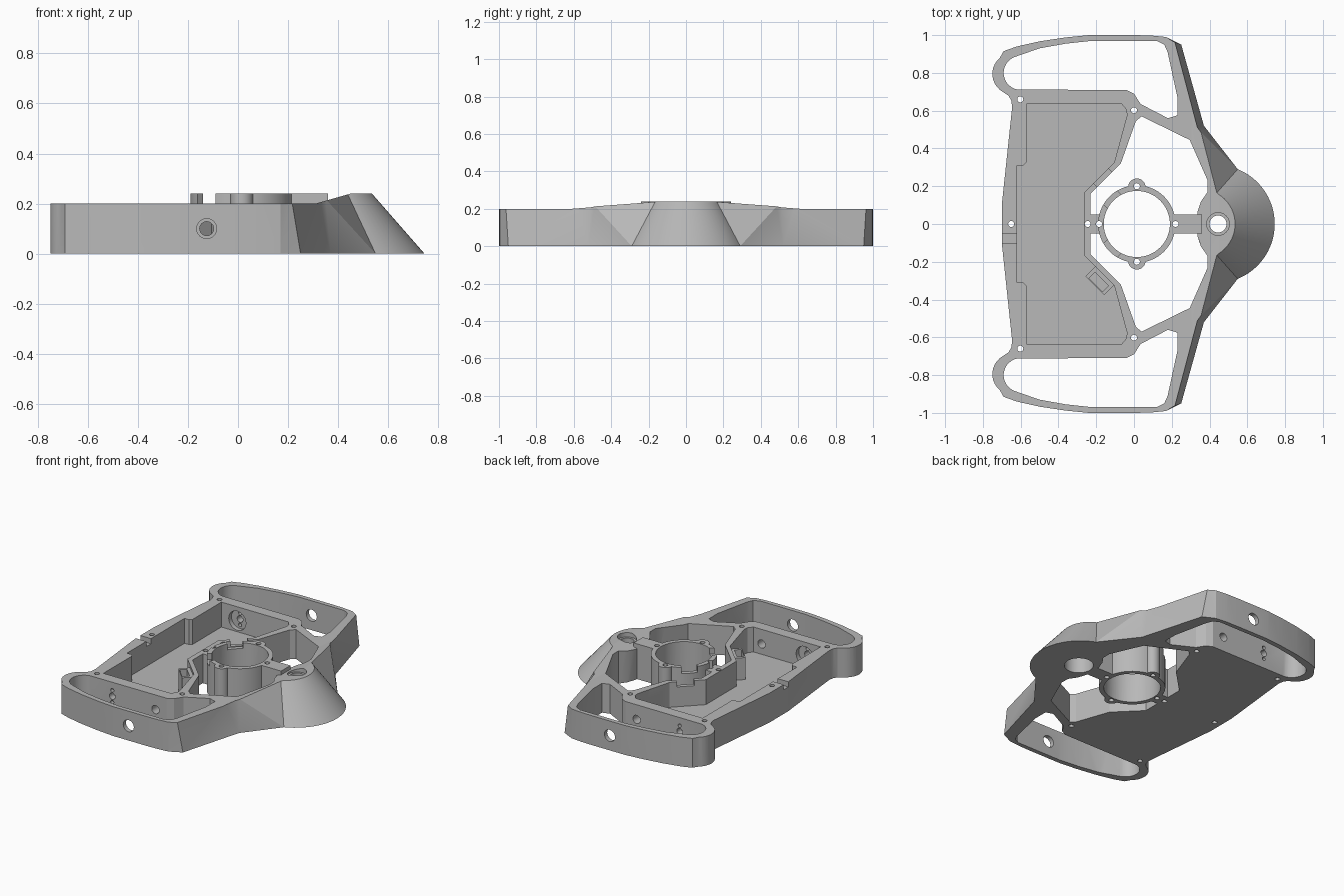
import bpy, bmesh, math
from mathutils import Matrix

if "Cube" in bpy.data.objects:
    bpy.data.objects.remove(bpy.data.objects["Cube"])

grey = bpy.data.materials.new("light grey")
grey.diffuse_color = (0.48, 0.48, 0.48, 1)
grey.use_nodes = True
grey.node_tree.nodes["Principled BSDF"].inputs["Base Color"].default_value = grey.diffuse_color


def arc(cx, cy, r, a0, a1, n):
    return [(cx + r * math.cos(math.radians(a0 + (a1 - a0) * i / n)),
             cy + r * math.sin(math.radians(a0 + (a1 - a0) * i / n))) for i in range(n + 1)]


def mirror_y(half):
    """Close an upper half outline by reflecting it in y."""
    return half + [(x, -y) for x, y in reversed(half) if abs(y) > 1e-6]


def loft(name, low, high, z0, z1):
    """Solid between two matching outlines."""
    bm = bmesh.new()
    a = [bm.verts.new((x, y, z0)) for x, y in low]
    b = [bm.verts.new((x, y, z1)) for x, y in high]
    bm.faces.new(a)
    bm.faces.new(b)
    for i in range(len(a)):
        j = (i + 1) % len(a)
        bm.faces.new((a[i], a[j], b[j], b[i]))
    bmesh.ops.recalc_face_normals(bm, faces=bm.faces)
    bmesh.ops.triangulate(bm, faces=bm.faces)
    me = bpy.data.meshes.new(name)
    bm.to_mesh(me)
    bm.free()
    ob = bpy.data.objects.new(name, me)
    bpy.context.collection.objects.link(ob)
    me.materials.append(grey)
    return ob


def prism(name, pts, z0, z1):
    return loft(name, pts, pts, z0, z1)


def block(name, x, y, sx, sy, z0, z1, turn=0):
    c, s = math.cos(math.radians(turn)), math.sin(math.radians(turn))
    pts = [(x + u * sx / 2 * c - v * sy / 2 * s, y + u * sx / 2 * s + v * sy / 2 * c)
           for u, v in ((-1, -1), (1, -1), (1, 1), (-1, 1))]
    return prism(name, pts, z0, z1)


def disc(name, x, y, r, z0, z1, n=32):
    return prism(name, arc(x, y, r, 0, 360, n)[:-1], z0, z1)


def rod_y(x, z, r, y0, y1):
    """Round cutter lying along y."""
    ob = disc("side_drill", 0, 0, r, y0, y1, 24)
    ob.data.transform(Matrix.Translation((x, 0, z)) @ Matrix.Rotation(-math.pi / 2, 4, 'X'))
    return ob


def combine(target, tool, op='DIFFERENCE'):
    mod = target.modifiers.new("combine", 'BOOLEAN')
    mod.operation, mod.object, mod.solver = op, tool, 'EXACT'
    bpy.context.view_layer.objects.active = target
    bpy.ops.object.modifier_apply(modifier=mod.name)
    bpy.data.objects.remove(tool)


# Outer shell: straight on the left, flared towards the foot at the hub
left = [(0.17, 0.99), (0.09, 0.998), (0, 1), (-0.24, 1), (-0.36, 0.988), (-0.5, 0.967), (-0.62, 0.94),
        (-0.69, 0.915)] + arc(-0.64, 0.795, 0.11, 130, 240, 10) + \
       [(-0.665, 0.68), (-0.65, 0.655), (-0.645, 0.62), (-0.70, 0.1)]
low = arc(0.432, 0, 0.313, 0, 68, 12) + [(0.37, 0.52), (0.25, 0.95)] + left
high = arc(0.35, 0, 0.185, 0, 62, 12) + [(0.33, 0.51), (0.21, 0.965)] + left
frame = loft("controller_frame", mirror_y(low), mirror_y(high), 0, 0.24)

# Flat top that ramps up to the hub
ramp = [(-1.2, 0.2), (0.31, 0.2), (0.45, 0.24), (0.45, 0.4), (-1.2, 0.4)]
top_cut = prism("top_cutter", ramp, -1.2, 1.2)
top_cut.data.transform(Matrix.Rotation(math.pi / 2, 4, 'X'))
combine(frame, top_cut)

# Central opening
centre = [(0.335, 0), (0.335, 0.06), (0.355, 0.12), (0.39, 0.17), (0.39, 0.23), (0.295, 0.445),
          (0.04, 0.57), (0.01, 0.545), (-0.07, 0.32), (-0.23, 0.16)]
combine(frame, prism("centre_cutter", mirror_y(centre), -0.1, 0.4))

# Handle openings
grip = arc(-0.6, 0.8, 0.09, 110, 260, 14) + \
    [(-0.04, 0.71), (0, 0.69), (0.035, 0.635), (0.18, 0.56), (0.23, 0.575), (0.23, 0.67),
     (0.178, 0.91), (0.16, 0.95), (0.12, 0.97), (-0.22, 0.97), (-0.36, 0.955), (-0.5, 0.93)]
for s in (1, -1):
    combine(frame, prism("grip_cutter", [(x, s * y) for x, y in grip], -0.1, 0.4))

# Electronics tray pocket
tray = [(-0.265, 0.165), (-0.105, 0.325), (-0.037, 0.575), (-0.04, 0.605), (-0.065, 0.635), (-0.57, 0.635),
        (-0.57, 0.325), (-0.585, 0.31), (-0.62, 0.31)]
combine(frame, prism("tray_cutter", mirror_y(tray), 0.03, 0.4))

# Gimbal ring, its screw bosses and the two arms
combine(frame, disc("ring", 0.015, 0, 0.205, 0, 0.24, 64), 'UNION')
for x, y in ((0.015, 0.195), (0.015, -0.195)):
    combine(frame, disc("boss", x, y, 0.046, 0, 0.24), 'UNION')
combine(frame, block("right_arm", 0.275, 0, 0.17, 0.1, 0, 0.24), 'UNION')
combine(frame, block("left_arm", -0.205, 0, 0.08, 0.1, 0, 0.2), 'UNION')
combine(frame, disc("ring_bore", 0.015, 0, 0.175, -0.1, 0.4, 64))
for s in (1, -1):
    combine(frame, block("ring_notch", -0.115, s * 0.13, 0.1, 0.1, 0.2, 0.4, -s * 45))

# Hub bore, narrow neck and countersunk mouth
for r, z0, z1 in ((0.09, -0.1, 0.16), (0.045, -0.1, 0.4), (0.06, 0.21, 0.4)):
    combine(frame, disc("hub_bore", 0.445, 0, r, z0, z1, 40))

# Screw holes
screws = [(-0.65, 0), (-0.245, 0), (-0.185, 0), (0.22, 0)]
for s in (1, -1):
    screws += [(-0.602, s * 0.66), (0, s * 0.602), (0.015, s * 0.2)]
for x, y in screws:
    combine(frame, disc("screw_hole", x, y, 0.016, -0.1, 0.4, 20))

# Side drillings: strap hole, cable hole, button recess with pin holes
for s in (1, -1):
    for x, z, r, y0, y1 in ((-0.125, 0.1, 0.04, 0.9, 1.1), (-0.125, 0.1, 0.028, 0.6, 0.8),
                            (-0.45, 0.105, 0.065, 0.6, 0.665), (-0.45, 0.065, 0.012, 0.6, 0.8),
                            (-0.45, 0.145, 0.012, 0.6, 0.8), (-0.45, 0.105, 0.022, 0.6, 0.8)):
        combine(frame, rod_y(x, z, r, min(s * y0, s * y1), max(s * y0, s * y1)))

# Cable notches in the left wall and the slanted wall
combine(frame, block("wall_notch", -0.66, -0.077, 0.14, 0.05, 0.165, 0.4))
combine(frame, block("slant_notch", -0.165, 0.245, 0.11, 0.09, 0.165, 0.4, 45))

# Slotted clip standing in the tray
clip = block("cable_clip", -0.18, -0.3, 0.14, 0.075, 0.02, 0.18, -45)
combine(clip, block("clip_slot", -0.187, -0.307, 0.1, 0.045, 0.07, 0.4, -45))
combine(frame, clip, 'UNION')

# Crisp edges with smooth round walls
bpy.ops.object.select_all(action='DESELECT')
frame.select_set(True)
bpy.context.view_layer.objects.active = frame
bpy.ops.object.shade_smooth_by_angle(angle=math.radians(25))
